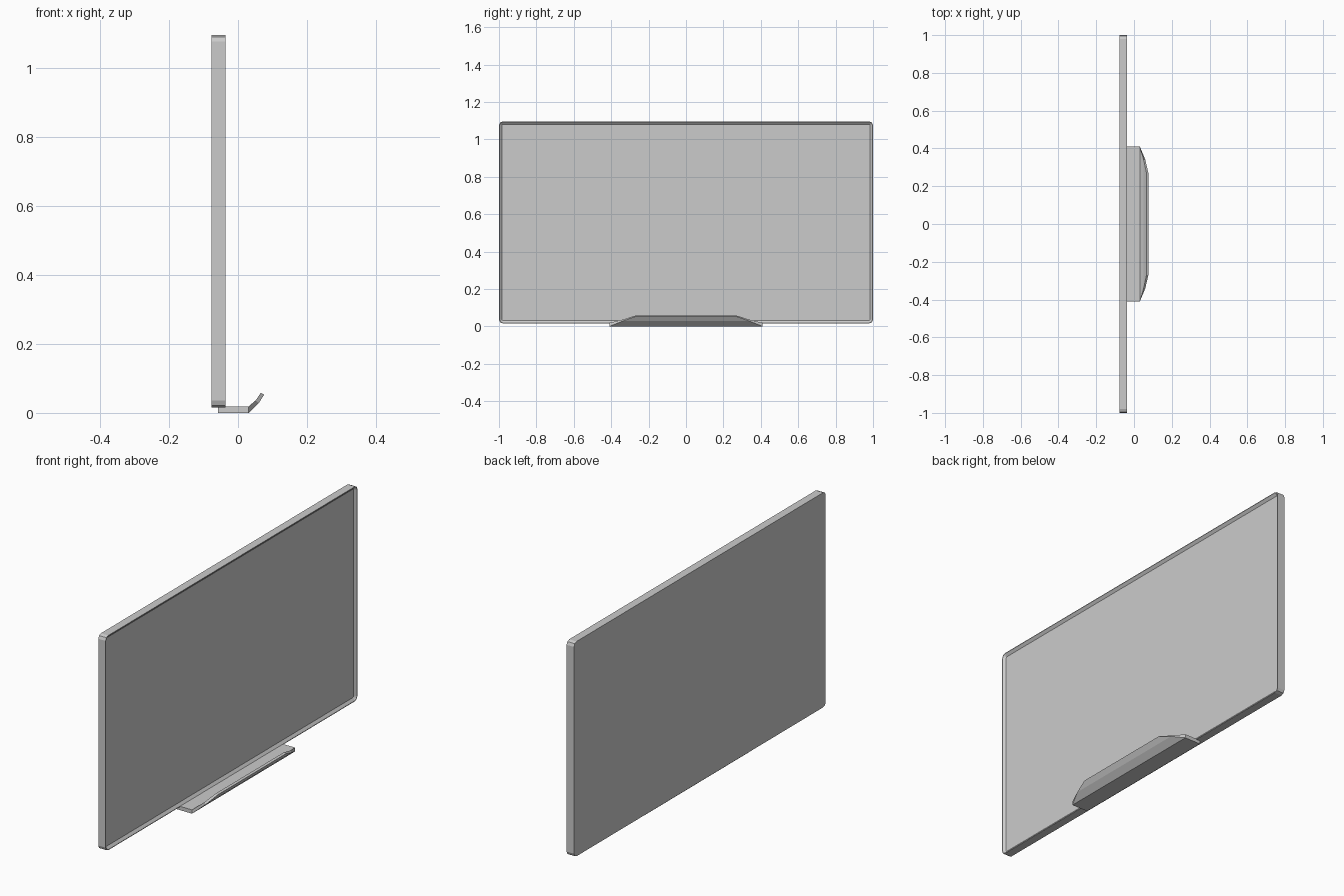
import bpy
from math import sin, cos, pi

if "Cube" in bpy.data.objects:
    bpy.data.objects.remove(bpy.data.objects["Cube"])


def make_object(name, verts, faces):
    mesh = bpy.data.meshes.new(name)
    mesh.from_pydata(verts, [], faces)
    mesh.update()
    obj = bpy.data.objects.new(name, mesh)
    bpy.context.collection.objects.link(obj)
    return obj


def loft(name, rings):
    """Skin a list of equal-length closed rings and cap both ends."""
    n = len(rings[0])
    verts = [p for ring in rings for p in ring]
    faces = [tuple(range(n))[::-1]]
    for k in range(len(rings) - 1):
        a, b = k * n, (k + 1) * n
        faces += [(a + i, a + (i + 1) % n, b + (i + 1) % n, b + i) for i in range(n)]
    last = (len(rings) - 1) * n
    faces.append(tuple(range(last, last + n)))
    return make_object(name, verts, faces)


def rounded_ring(x, inset, radius=0.02, segments=2):
    """Rounded rectangle in the YZ plane, pulled in from the board outline."""
    half_w, half_h, mid_z = 1.0, 0.54, 0.556
    r = max(radius - inset, 0.004)
    ring = []
    for q, (sy, sz) in enumerate([(1, 1), (-1, 1), (-1, -1), (1, -1)]):
        for s in range(segments + 1):
            t = (q + s / segments) * pi / 2
            ring.append((x,
                         sy * (half_w - inset - r) + r * cos(t),
                         mid_z + sz * (half_h - inset - r) + r * sin(t)))
    return ring


# Board: flat back, straight rim, sloped recess on the writing side
back_x, front_x = -0.077, -0.036
loft("whiteboard_panel", [
    rounded_ring(back_x, 0.0),
    rounded_ring(front_x, 0.0),
    rounded_ring(front_x, 0.003),
    rounded_ring(front_x - 0.011, 0.016),
])

# Pen tray: flat shelf with an upturned tapering lip
# each station: (half width, lower x, lower z, upper x, upper z)
stations = [
    (0.41, -0.058, 0.0, -0.058, 0.019),
    (0.41, 0.031, 0.0, 0.031, 0.019),
    (0.34, 0.060, 0.028, 0.051, 0.036),
    (0.27, 0.076, 0.053, 0.066, 0.058),
]
loft("pen_tray", [
    [(lx, -w, lz), (lx, w, lz), (ux, w, uz), (ux, -w, uz)]
    for w, lx, lz, ux, uz in stations
])
